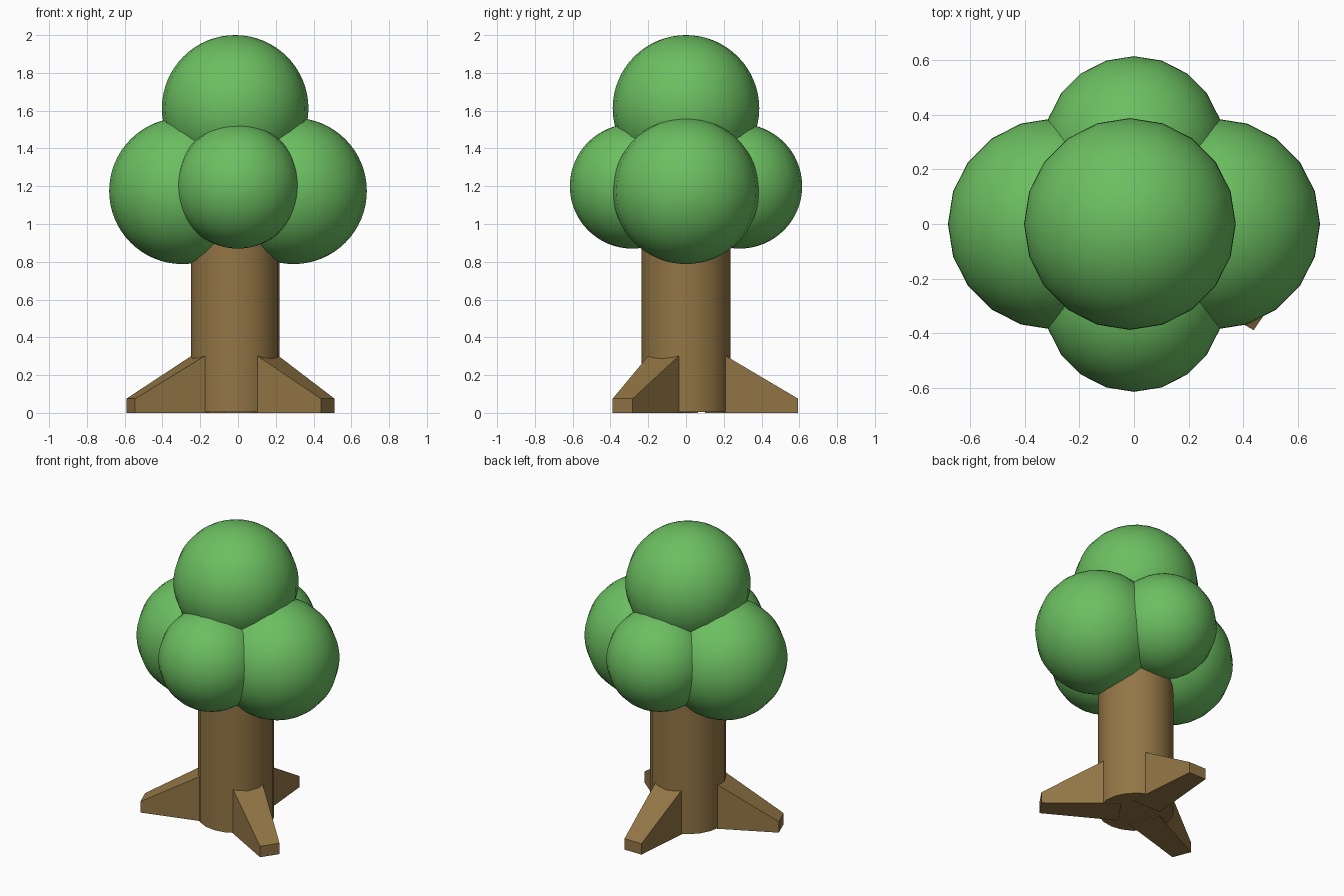
import bpy
import bmesh
from math import radians
from mathutils import Matrix

if "Cube" in bpy.data.objects:
    bpy.data.objects.remove(bpy.data.objects["Cube"])


def material(name, color):
    m = bpy.data.materials.new(name)
    m.diffuse_color = color
    m.use_nodes = True
    m.node_tree.nodes["Principled BSDF"].inputs["Base Color"].default_value = m.diffuse_color
    return m


leaf_mat = material("leaf_green", (0.15, 0.52, 0.12, 1))
bark_mat = material("bark_brown", (0.29, 0.18, 0.06, 1))
CX = -0.015  # trunk axis


def finish(obj, name, mat):
    obj.name = name
    obj.data.materials.append(mat)
    return obj


def ball(name, loc, r):
    bpy.ops.mesh.primitive_uv_sphere_add(segments=20, ring_count=32, radius=r, location=loc)
    bpy.ops.object.shade_smooth()
    finish(bpy.context.object, name, leaf_mat)


def root(name, angle):
    # tapered wedge along +x: (distance, half width, top height), starting inside the trunk
    bm = bmesh.new()
    rings = []
    for d, w, h in ((0.10, 0.108, 0.367), (0.594, 0.0645, 0.075)):
        rings.append([bm.verts.new(p) for p in ((d, -w, 0), (d, w, 0), (d, w, h), (d, -w, h))])
    a, b = rings
    bm.faces.new(a)
    bm.faces.new(b)
    for i in range(4):
        j = (i + 1) % 4
        bm.faces.new((a[i], a[j], b[j], b[i]))
    bmesh.ops.recalc_face_normals(bm, faces=bm.faces)
    bm.transform(Matrix.Translation((CX, 0, 0)) @ Matrix.Rotation(radians(angle), 4, 'Z'))
    mesh = bpy.data.meshes.new(name)
    bm.to_mesh(mesh)
    bm.free()
    obj = bpy.data.objects.new(name, mesh)
    bpy.context.collection.objects.link(obj)
    finish(obj, name, bark_mat)


# trunk
bpy.ops.mesh.primitive_cylinder_add(vertices=20, radius=0.235, depth=1.095, location=(CX, 0, 0.5525))
bpy.ops.object.shade_smooth_by_angle(angle=radians(30))
finish(bpy.context.object, "trunk", bark_mat)

# spreading roots
root("back_root", 90)
root("left_root", 201.5)
root("right_root", -34.4)

# leaf crown
ball("top_leaves", (CX, 0, 1.612), 0.388)
for side, s in (("left", -1), ("right", 1)):
    ball(side + "_leaves", (s * 0.295, 0, 1.175), 0.387)
for side, s in (("front", -1), ("back", 1)):
    ball(side + "_leaves", (0, s * 0.285, 1.2), 0.33)
